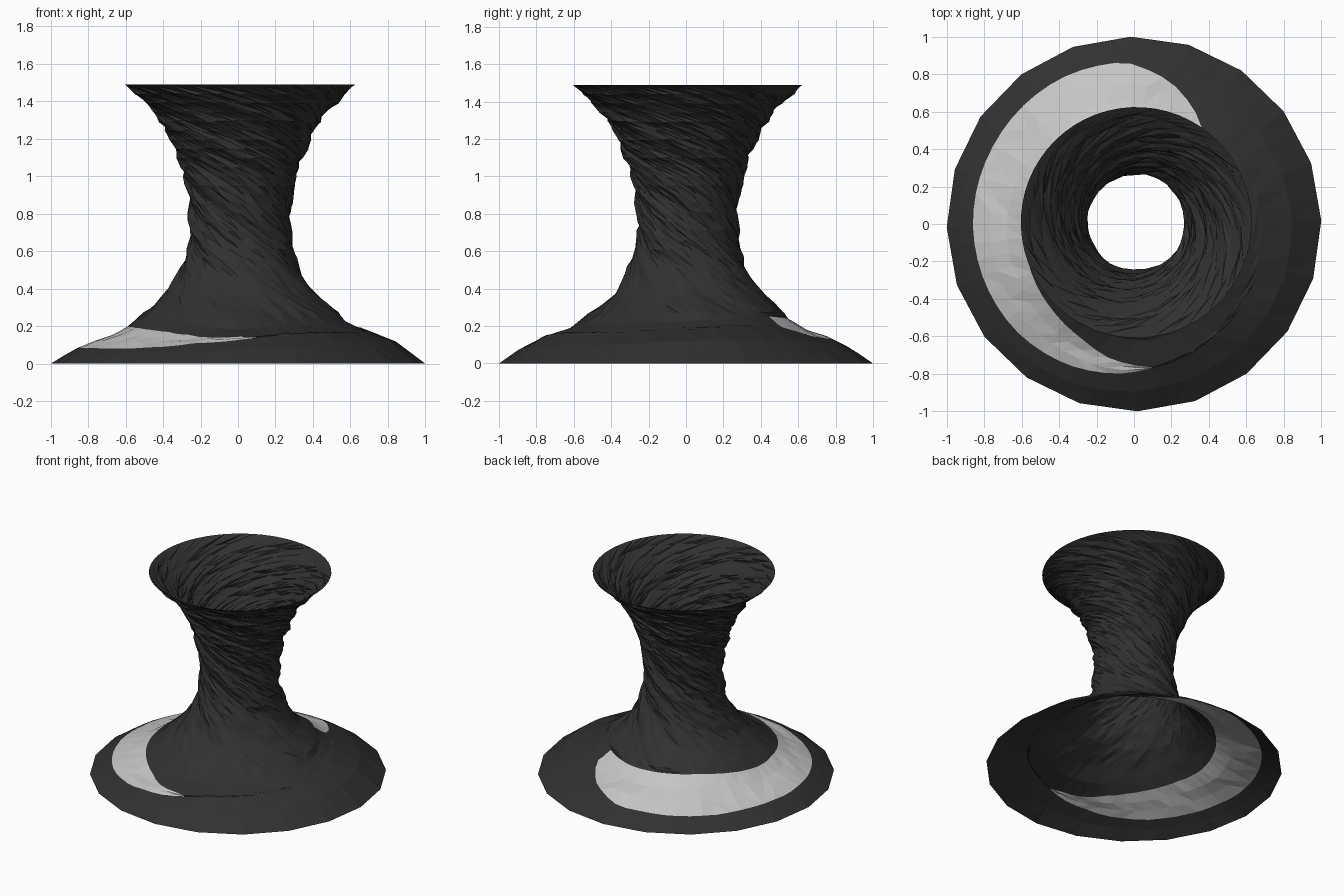
import bpy, bmesh, math, random

random.seed(4)
cube = bpy.data.objects.get("Cube")
if cube:
    bpy.data.objects.remove(cube)

COLUMNS = 60          # six degrees each
START = 55            # angle where the pale crescent begins
LIGHT_COLUMNS = 37    # columns the crescent spans


def material(name, rgb):
    m = bpy.data.materials.new(name)
    m.use_nodes = True
    m.diffuse_color = (*rgb, 1)
    m.node_tree.nodes["Principled BSDF"].inputs["Base Color"].default_value = (*rgb, 1)
    return m


def lerp(points, t):
    """Piecewise linear lookup in a list of (t, value)."""
    if t <= points[0][0]:
        return points[0][1]
    for (a, va), (b, vb) in zip(points, points[1:]):
        if t <= b:
            return va + (vb - va) * (t - a) / (b - a)
    return points[-1][1]


# Crescent borders: radius by angle, wrapping back to the start
outer_edge = [(55, .63), (61, .68), (75, .78), (93, .865), (117, .87), (150, .86), (180, .86),
              (222, .85), (245, .83), (266, .80), (277, .775), (415, .63)]
inner_edge = [(55, .54), (80, .55), (135, .55), (160, .57), (180, .59), (200, .60),
              (225, .63), (245, .67), (260, .73), (277, .77), (415, .54)]
# Flared foot: height by radius
foot = [(.5, .28), (.55, .24), (.61, .195), (.68, .165), (.79, .125), (.87, .085), (1, 0)]
# Neck: radius by height
neck = [(.24, .55), (.30, .475), (.38, .385), (.46, .335), (.55, .295), (.65, .27), (.78, .262),
        (.9, .275), (1.05, .308), (1.15, .35), (1.25, .395), (1.35, .46), (1.43, .545), (1.49, .61)]
# Helical twist: angle by height
twist = [(.24, 0), (.5, -.9), (1.0, -3.6), (1.49, -7.2)]

bm = bmesh.new()
rings = []


def add_ring(place):
    rings.append([bm.verts.new(place(START + i * 360 / COLUMNS)) for i in range(COLUMNS)])


def polar(r, a, z):
    return (r * math.cos(a), r * math.sin(a), z)


def rim(deg):
    side = 18
    return math.cos(math.radians(side / 2)) / math.cos(math.radians((deg - START) % side - side / 2))


def foot_point(r, deg):
    """Point on the foot, higher on the left side and rippled by spiral folds."""
    a = math.radians(deg)
    swell = max(0, 1 - abs(r - .74) / .24)
    z = lerp(foot, r) + swell * (.024 * math.cos(a) + .01 * math.sin(4 * a + 9 * r)
                                 + random.uniform(-.005, .005))
    return polar(r, a, z)


# Foot rings: rim, dark band, crescent band, collar
add_ring(lambda d: polar(rim(d), math.radians(d), 0))
add_ring(lambda d: foot_point((rim(d) + lerp(outer_edge, d)) / 2, d))
for k in range(4):
    add_ring(lambda d: foot_point(lerp([(0, lerp(outer_edge, d)), (3, lerp(inner_edge, d))], k), d))
add_ring(lambda d: foot_point(lerp(inner_edge, d) * .4 + .32, d))

# Twisted neck and funnel rings
STEPS = 25
for k in range(STEPS + 1):
    z = .27 + 1.22 * k / STEPS
    last = k == STEPS

    def neck_point(d):
        a = math.radians(d)
        rough = 0 if last else .007
        r = lerp(neck, z) * 1.01 + random.uniform(-rough, rough)
        r += rough * (math.sin(7 * a) + .7 * math.sin(3 * a + 5 * z))
        h = z if last else z + random.uniform(-.006, .006)
        x, y, h = polar(r, a + lerp(twist, z), h)
        return (x + .012, y + .008, h)

    add_ring(neck_point)

# Skin the rings; the crescent band takes the pale material
for j, (low, high) in enumerate(zip(rings, rings[1:])):
    for i in range(COLUMNS):
        n = (i + 1) % COLUMNS
        face = bm.faces.new((low[i], low[n], high[n], high[i]))
        face.material_index = int(2 <= j <= 4 and i < LIGHT_COLUMNS)
bmesh.ops.triangulate(bm, faces=bm.faces[:], quad_method='SHORT_EDGE')

mesh = bpy.data.meshes.new("twisted_funnel")
bm.to_mesh(mesh)
bm.free()
mesh.materials.append(material("charcoal", (.03, .03, .03)))
mesh.materials.append(material("pale_grey", (.56, .56, .56)))
bpy.context.scene.collection.objects.link(bpy.data.objects.new("twisted_funnel", mesh))
